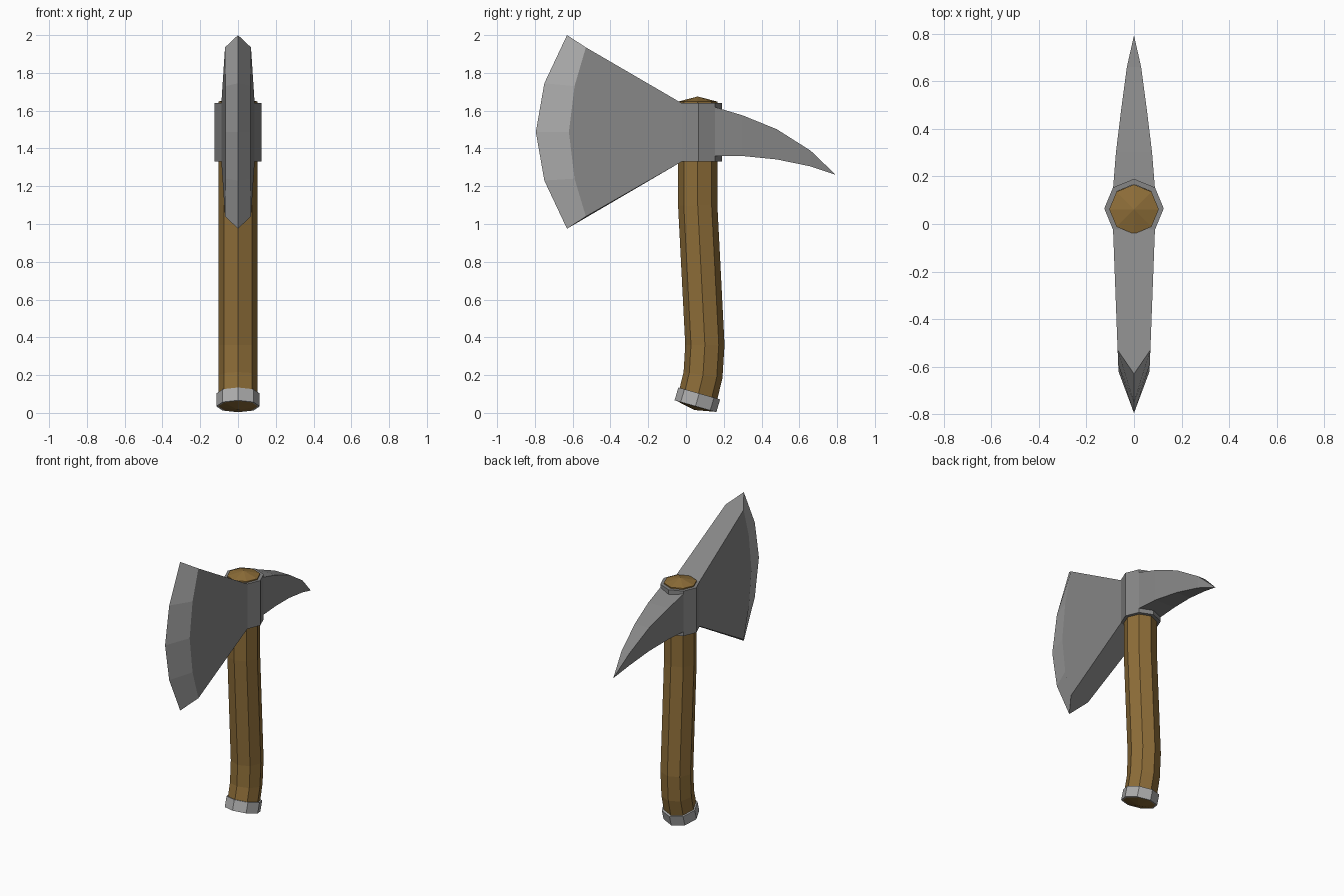
import bpy
import bmesh
from math import sin, cos, pi, radians
from mathutils import Vector

default = bpy.data.objects.get("Cube")
if default:
    bpy.data.objects.remove(default, do_unlink=True)


def material(name, rgb, metal=0.0):
    m = bpy.data.materials.new(name)
    m.use_nodes = True
    m.diffuse_color = (*rgb, 1)
    m.node_tree.nodes["Principled BSDF"].inputs["Base Color"].default_value = (*rgb, 1)
    return m


wood = material("brown wood", (0.27, 0.155, 0.04))
steel = material("grey steel", (0.24, 0.24, 0.24))
bright = material("bright steel", (0.42, 0.42, 0.42))


def finish(name, bm, *mats):
    bmesh.ops.recalc_face_normals(bm, faces=bm.faces)
    mesh = bpy.data.meshes.new(name)
    bm.to_mesh(mesh)
    bm.free()
    for m in mats:
        mesh.materials.append(m)
    obj = bpy.data.objects.new(name, mesh)
    bpy.context.collection.objects.link(obj)
    return obj


def octagon(y, z, r, tilt=0):
    """Eight points round a centre, leaning by tilt degrees in the side plane."""
    t = radians(tilt)
    return [Vector((r * cos(i * pi / 4), y + r * sin(i * pi / 4) * cos(t),
                    z - r * sin(i * pi / 4) * sin(t))) for i in range(8)]


def loft(name, rings, mat, start=None, end=None, closed=False):
    """Skin a row of rings; each end is a flat cap or a fan to a point."""
    bm = bmesh.new()
    loops = [[bm.verts.new(p) for p in ring] for ring in rings]
    n = len(loops[0])
    pairs = list(zip(loops, loops[1:]))
    if closed:
        pairs.append((loops[-1], loops[0]))
    for a, b in pairs:
        for i in range(n):
            j = (i + 1) % n
            bm.faces.new((a[i], a[j], b[j], b[i]))
    if not closed:
        for loop, tip in ((loops[0], start), (loops[-1], end)):
            if tip:
                apex = bm.verts.new(tip)
                for i in range(n):
                    bm.faces.new((loop[i], loop[(i + 1) % n], apex))
            else:
                bm.faces.new(loop)
    return finish(name, bm, mat)


# Curved handle with shallow domed ends
path = [(0.05, 0.035, 16), (0.09, 0.2, 9), (0.10, 0.36, 0), (0.062, 1.1, -2), (0.062, 1.648, 0)]
loft("handle", [octagon(y, z, 0.104, t) for y, z, t in path], wood,
     start=(0, 0.045, 0.015), end=(0, 0.062, 1.675))

# Butt band round the foot of the handle, and the collar of the head
low, high = (0.05, 0.035), (0.07, 0.103)
loft("butt_band", [octagon(*low, 0.115, 16), octagon(*high, 0.115, 16),
                   octagon(*high, 0.1, 16), octagon(*low, 0.1, 16)], bright, closed=True)
loft("head_collar", [octagon(0.065, z, r) for z, r in
                     ((1.33, 0.125), (1.64, 0.125), (1.64, 0.102), (1.33, 0.102))],
     steel, closed=True)

# Flared blade with a bright ground edge
inner = [(-0.53, 1.935), (-0.59, 1.73), (-0.62, 1.487), (-0.59, 1.24), (-0.53, 1.04)]
outer = [(-0.63, 2.0), (-0.75, 1.745), (-0.795, 1.487), (-0.75, 1.23), (-0.63, 0.975)]
root = [(-0.023, 1.33), (-0.023, 1.64)]
bm = bmesh.new()
edge = [bm.verts.new((0, y, z)) for y, z in outer]
sides = []
for s in (-1, 1):
    shoulder = [bm.verts.new((s * (0.09 + 0.04 * y), y, z)) for y, z in inner]
    base = [bm.verts.new((s * 0.088, y, z)) for y, z in root]
    bm.faces.new(shoulder + base)
    for i in range(4):
        f = bm.faces.new((shoulder[i], shoulder[i + 1], edge[i + 1], edge[i]))
        f.material_index = 1
    sides.append((shoulder, base))
(ls, lb), (rs, rb) = sides
bm.faces.new((lb[1], rb[1], rs[0], edge[0], ls[0]))
bm.faces.new((lb[0], rb[0], rs[-1], edge[-1], ls[-1]))
bm.faces.new((lb[0], lb[1], rb[1], rb[0]))
finish("blade", bm, steel, bright)

# Drooping back spike: half width, y, bottom z, top z at each station
stations = [(0.088, 0.15, 1.36, 1.62), (0.076, 0.30, 1.36, 1.575),
            (0.054, 0.48, 1.342, 1.502), (0.03, 0.66, 1.305, 1.388)]
loft("back_spike", [[(-w, y, a), (w, y, a), (w, y, b), (-w, y, b)]
                    for w, y, a, b in stations], steel, end=(0, 0.793, 1.26))
